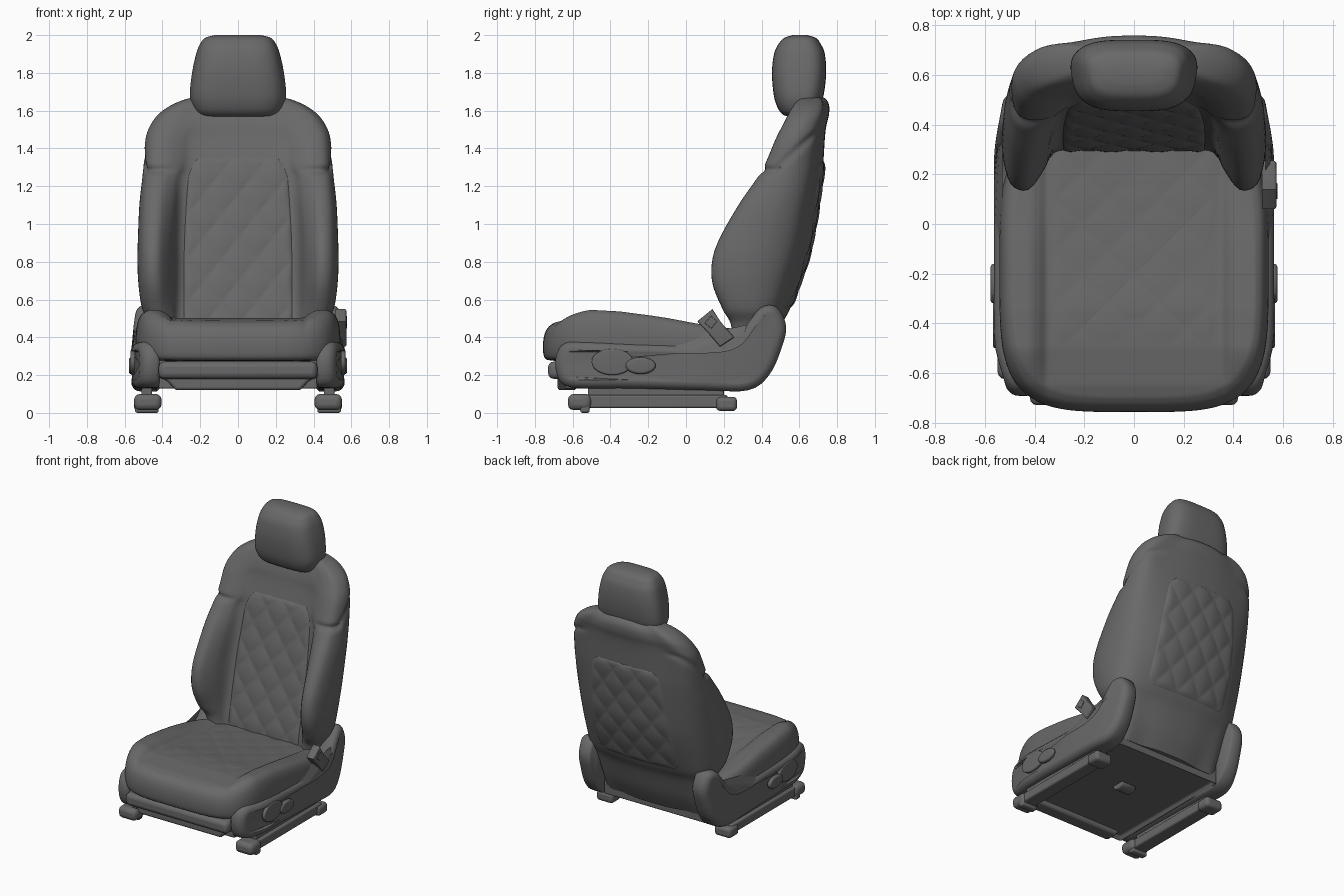
import bpy, bmesh, math
from mathutils import Matrix, Vector

if "Cube" in bpy.data.objects:
    bpy.data.objects.remove(bpy.data.objects["Cube"])

grey = bpy.data.materials.new("charcoal_leather")
grey.diffuse_color = (0.14, 0.14, 0.14, 1)
grey.use_nodes = True
grey.node_tree.nodes["Principled BSDF"].inputs["Base Color"].default_value = grey.diffuse_color


def finish(name, bm, angle=45, bevel=0, segments=4, mirror=False):
    bmesh.ops.recalc_face_normals(bm, faces=bm.faces)
    me = bpy.data.meshes.new(name)
    bm.to_mesh(me)
    bm.free()
    me.materials.append(grey)
    ob = bpy.data.objects.new(name, me)
    bpy.context.collection.objects.link(ob)
    if bevel:
        m = ob.modifiers.new("bevel", 'BEVEL')
        m.width, m.segments, m.limit_method = bevel, segments, 'ANGLE'
    if mirror:
        ob.modifiers.new("mirror", 'MIRROR')
    bpy.context.view_layer.objects.active = ob
    ob.select_set(True)
    bpy.ops.object.shade_smooth_by_angle(angle=math.radians(angle))
    ob.select_set(False)
    return ob


def spline(pts, n, closed=False):
    """Catmull-Rom through tuples of any length, n samples per span."""
    out, c = [], len(pts)
    get = lambda i: pts[i % c] if closed else pts[max(0, min(c - 1, i))]
    for i in range(c if closed else c - 1):
        a, b, d, e = (get(i + k) for k in (-1, 0, 1, 2))
        for s in range(n):
            t = s / n
            out.append(tuple(0.5 * (2 * q + (r - p) * t + (2 * p - 5 * q + 4 * r - u) * t * t
                             + (3 * q - p - 3 * r + u) * t ** 3) for p, q, r, u in zip(a, b, d, e)))
    if not closed:
        out.append(tuple(pts[-1]))
    return out


def lerp_table(rows, key):
    """Interpolate sorted rows by their first value."""
    for a, b in zip(rows, rows[1:]):
        if key <= b[0]:
            t = max(0, (key - a[0]) / max(1e-6, b[0] - a[0]))
            return [p + (q - p) * t for p, q in zip(a, b)]
    return list(rows[-1])


def loft(name, rings, angle=60, mirror=False):
    bm = bmesh.new()
    vs = [[bm.verts.new(p) for p in r] for r in rings]
    n = len(vs[0])
    for a, b in zip(vs, vs[1:]):
        for i in range(n):
            bm.faces.new((a[i], a[(i + 1) % n], b[(i + 1) % n], b[i]))
    caps = [bm.faces.new(vs[0]), bm.faces.new(vs[-1])]
    bmesh.ops.triangulate(bm, faces=caps)
    return finish(name, bm, angle, mirror=mirror)


def box(name, lo, hi, bevel=0.02, mirror=False, tilt=None):
    bm = bmesh.new()
    bmesh.ops.create_cube(bm, size=1)
    lo, hi = Vector(lo), Vector(hi)
    mid = (lo + hi) / 2
    for v in bm.verts:
        v.co = Vector(a * b for a, b in zip(v.co, hi - lo))
    if tilt:
        bmesh.ops.rotate(bm, verts=bm.verts, matrix=Matrix.Rotation(tilt, 3, 'X'))
    bmesh.ops.translate(bm, verts=bm.verts, vec=mid)
    return finish(name, bm, 45, bevel, 3, mirror)


def inset(outline, d):
    """Shift a counter-clockwise (y, z) outline inward by d."""
    out, n = [], len(outline)
    for i in range(n):
        (ay, az), (by, bz) = outline[i - 1], outline[(i + 1) % n]
        ty, tz = by - ay, bz - az
        k = d / math.hypot(ty, tz)
        out.append((outline[i][0] - tz * k, outline[i][1] + ty * k))
    return out


def side_plate(name, outline, x0, x1, r, mirror=True, taper=lambda y: 0):
    """Rounded plate from a (y, z) outline; taper pulls the outer face in along y."""
    rings = [[(x0, y, z) for y, z in inset(outline, r * .3)], [(x0 + r * .3, y, z) for y, z in outline]]
    for k in range(7):
        a = k * math.pi / 12
        shape = inset(outline, r * (1 - math.cos(a)))
        rings.append([(x1 - r * (1 - math.sin(a)) - taper(y), y, z) for y, z in shape])
    return loft(name, rings, 50, mirror)


def step(a, b, x):
    t = max(0, min(1, (x - a) / (b - a)))
    return t * t * (3 - 2 * t)


def quilt(u, v, k=17):
    return abs(math.sin(k * (u + v))) ** 0.6 * abs(math.sin(k * (u - v))) ** 0.6


def sgnpow(v, e):
    return math.copysign(abs(v) ** e, v)


# Backrest: z, half width, centre panel half width, bolster front, centre front, back
rows = spline([
    (.18, .42, .30, .24, .27, .39), (.30, .43, .30, .24, .29, .45), (.46, .46, .30, .24, .305, .505),
    (.55, .505, .30, .195, .32, .55), (.68, .525, .30, .145, .345, .60), (.80, .53, .30, .142, .37, .64),
    (.92, .528, .30, .18, .395, .67), (1.10, .52, .29, .28, .435, .70), (1.24, .505, .28, .375, .465, .72),
    (1.32, .497, .25, .42, .485, .727), (1.45, .487, .24, .475, .52, .735),
    (1.52, .463, .22, .51, .535, .743), (1.58, .42, .2, .54, .555, .757), (1.63, .35, .16, .57, .58, .757),
    (1.665, .26, .12, .605, .605, .737), (1.675, .17, .08, .635, .635, .70)], 8)
rings = []
for z, w, p, yf, yc, yb in rows:
    g, d = w - p, yb - yf
    half = [(0, yc), (.5 * p, yc), (p, yc - .005), (p + .26 * g, yc + .6 * (yf - yc)), (p + .55 * g, yf),
            (p + .86 * g, yf + .05 * d), (w, yf + .30 * d), (.985 * w, yf + .57 * d),
            (.87 * w, yb - .2 * d), (.6 * w, yb - .025), (.3 * w, yb - .005), (0, yb)]
    ring = half + [(-x, y) for x, y in half[-2:0:-1]]
    ring3 = []
    for x, y in spline(ring, 4, True):
        # slanted seam under the shoulder wings
        dz = z - 1.285 - .9 * max(0, min(.28, y - .47))
        k = math.exp(-(dz / .02) ** 2) * step(.30, .40, abs(x))
        ring3.append((x * (1 - .025 * k), y + .016 * k * (1 if y < .5 else -.5), z))
    rings.append(ring3)
loft("backrest", rings)


# Quilted panels on the front and the back of the backrest
def quilted_panel(name, z0, z1, w0, w1, front):
    bm = bmesh.new()
    nu, nv, grid = 56, 90, []
    for j in range(nv + 1):
        t = j / nv
        z = z0 + (z1 - z0) * t
        edge = w0 + (w1 - w0) * t ** 3
        for c in ((t - .86) / .14, -9 if front else (.1 - t) / .1):
            edge -= .1 * (1 - math.sqrt(1 - max(0, c) ** 2))
        _, w, p, yf, yc, yb = lerp_table(rows, z)
        line = []
        for i in range(nu + 1):
            u = 2 * i / nu - 1
            x = u * edge
            rim = min((1 - abs(u)) * edge, (1 - t) * (z1 - z0), 9 if front else t * (z1 - z0))
            lift = -.012 + .016 * step(0, .025, rim) + .009 * quilt(x, z * .8) * step(.015, .05, rim)
            y = yc - lift if front else yb - .025 * (x / (.6 * w)) ** 2 + lift
            line.append(bm.verts.new((x, y, z)))
        grid.append(line)
    for a, b in zip(grid, grid[1:]):
        for i in range(nu):
            bm.faces.new((a[i], a[i + 1], b[i + 1], b[i]))
    return finish(name, bm, 60)


quilted_panel("front_quilted_panel", .42, 1.37, .305, .27, True)
quilted_panel("rear_quilted_panel", .54, 1.35, .34, .28, False)

# Headrest: z, half width, front, back
head = spline([(1.57, .18, .54, .64), (1.578, .212, .515, .67), (1.61, .242, .488, .70), (1.68, .262, .465, .728),
               (1.80, .250, .455, .742), (1.90, .228, .466, .735), (1.95, .208, .488, .715),
               (1.985, .18, .52, .688), (2.0, .125, .565, .64)], 4)
rings = []
for z, w, yf, yb in head:
    ring = []
    for i in range(64):
        a = 2 * math.pi * i / 64
        c, s = sgnpow(math.cos(a), .55), sgnpow(math.sin(a), .65)
        ring.append((w * c * (.96 + .08 * s * (1 - .5 * max(0, s))), (yf + yb) / 2 + (yb - yf) / 2 * s, z))
    rings.append(ring)
loft("headrest", rings)
for x in (-.1, .1):
    box("headrest_post", (x - .015, .60, 1.5), (x + .015, .63, 1.72), .008)

# Seat cushion: rounded plan with raised side bolsters, seams and a soft quilted middle
crown = [(-.76, .46), (-.65, .49), (-.5, .503), (-.35, .495), (-.2, .475), (0, .452), (.2, .43), (.4, .41)]


def top_z(x, y):
    ax = abs(x)
    z = lerp_table(crown, y)[1] + .042 * step(.32, .43, ax) * step(-.74, -.5, y) * (1 - .5 * step(-.2, .2, y))
    z -= .006 * math.exp(-((ax - .355) / .016) ** 2)
    return z + .004 * quilt(x, y, 15) * step(.34, .29, ax) * step(-.52, -.42, y)


levels = [(.88, 0), (.96, .03), (.99, .12), (1, .3), (1, .5), (.992, .68), (.975, .83), (.945, .94), (.90, 1)]
levels = spline(levels, 3) + [(.90 * (1 - k / 48), 1) for k in range(1, 48)]
rings = []
for s, f in levels:
    ring = []
    for i in range(200):
        a = 2 * math.pi * i / 200
        x, y = s * .542 * sgnpow(math.cos(a), .5), -.18 + s * .577 * sgnpow(math.sin(a), .5)
        ring.append((x, y, .275 + f * (top_z(x, y) - .275)))
    rings.append(ring)
loft("seat_cushion", rings)

# Side trim with the raised hinge cover, narrowing toward both ends
trim = spline([(-.69, .29), (-.675, .18), (-.61, .135), (-.45, .13), (-.3, .13), (.1, .12), (.33, .12), (.44, .2),
               (.505, .34), (.53, .46), (.48, .56), (.40, .56), (.33, .48), (.25, .385), (.1, .36), (-.2, .365),
               (-.5, .375), (-.64, .37)], 4, True)
side_plate("side_trim", trim, .415, .564, .045, True,
           lambda y: .055 * step(-.45, -.72, y) + .045 * step(.25, .6, y))


# Adjuster controls on the trim
def oval(cy, cz, ry, rz):
    return [(cy + ry * math.cos(k * math.pi / 12), cz + rz * math.sin(k * math.pi / 12)) for k in range(24)]


side_plate("control_bezel", oval(-.39, .27, .11, .07), .545, .568, .01)
side_plate("recline_lever", oval(-.24, .25, .08, .045), .55, .578, .015)

# Front apron and lower lip
bm = bmesh.new()
lip = [(-.43, .265), (.43, .265), (.43, .19), (.38, .175), (.33, .12), (-.33, .12), (-.38, .175), (-.43, .19)]
f = bm.faces.new([bm.verts.new((x, -.68, z)) for x, z in lip])
r = bmesh.ops.extrude_face_region(bm, geom=[f])
bmesh.ops.translate(bm, vec=(0, .1, 0), verts=[g for g in r["geom"] if isinstance(g, bmesh.types.BMVert)])
finish("lower_apron", bm, 45, .015, 3)
box("apron_band", (-.42, -.73, .18), (.42, -.58, .272), .03)

# Underside pan with a recessed floor
bm = bmesh.new()
bmesh.ops.create_cube(bm, size=1)
for v in bm.verts:
    v.co = Vector((v.co.x * .84, -.14 + v.co.y * 1.0, .21 + v.co.z * .17))
bm.normal_update()
floor = [f for f in bm.faces if f.normal.z < -.5]
bmesh.ops.inset_region(bm, faces=floor, thickness=.03)
bmesh.ops.translate(bm, verts=floor[0].verts, vec=(0, 0, .03))
finish("under_pan", bm, 30, .008, 2)
side_plate("pan_motor", oval(-.1, .15, .05, .03), -.06, .06, .01, False)

# Floor rails with end caps and risers
box("floor_rail", (.43, -.57, .025), (.535, .22, .095), .012, True)
box("upper_rail", (.455, -.52, .08), (.51, .2, .14), .008, True)
box("rail_front_cap", (.405, -.625, .015), (.55, -.50, .10), .03, True)
box("rail_front_foot", (.42, -.56, 0), (.545, -.51, .05), .012, True)
box("rail_rear_cap", (.415, .16, .01), (.55, .27, .085), .022, True)

# Seat belt buckle on one side, with a release button
buckle = [(.06, .485), (.12, .42), (.18, .35), (.255, .40), (.185, .48), (.14, .55)]
side_plate("buckle", buckle, .515, .574, .012, False)
box("buckle_button", (.568, .11, .455), (.578, .155, .505), .003, False, math.radians(-40))
